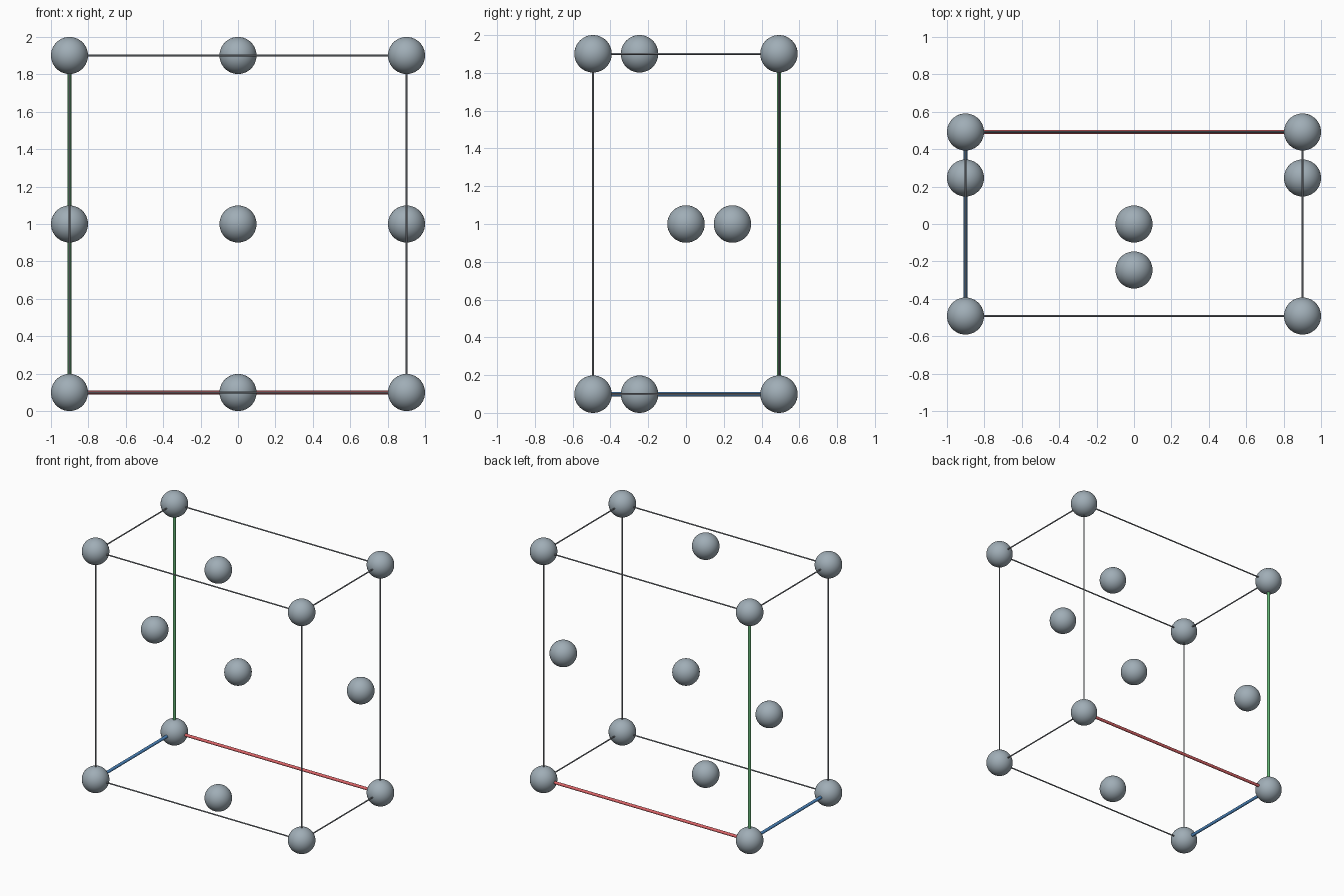
import bpy
from mathutils import Vector

if "Cube" in bpy.data.objects:
    bpy.data.objects.remove(bpy.data.objects["Cube"])

X, Y, Z0, Z1 = 0.901, 0.492, 0.099, 1.901   # cell limits
R = 0.099                                   # atom radius
R_AXIS, R_EDGE = 0.0115, 0.005              # axis and edge rod radii


def material(name, rgb):
    m = bpy.data.materials.new(name)
    m.diffuse_color = (*rgb, 1)
    m.use_nodes = True
    m.node_tree.nodes["Principled BSDF"].inputs["Base Color"].default_value = m.diffuse_color
    return m


GREY = material("atom grey", (0.35, 0.42, 0.47))
RED = material("axis red", (0.72, 0.13, 0.14))
GREEN = material("axis green", (0.12, 0.44, 0.17))
BLUE = material("axis blue", (0.08, 0.26, 0.56))
EDGE = material("edge grey", (0.25, 0.27, 0.30))


def finish(name, mat):
    ob = bpy.context.object
    ob.name = name
    ob.data.materials.append(mat)
    bpy.ops.object.shade_smooth_by_angle()


def atom(name, p):
    bpy.ops.mesh.primitive_uv_sphere_add(segments=48, ring_count=24, radius=R, location=p)
    finish(name, GREY)


def rod(name, a, b, radius, mat):
    a, b = Vector(a), Vector(b)
    d = b - a
    bpy.ops.mesh.primitive_cylinder_add(
        vertices=16, radius=radius, depth=d.length, location=(a + b) / 2,
        rotation=d.to_track_quat('Z', 'Y').to_euler())
    finish(name, mat)


# corner atoms
for x in (-X, X):
    for y in (-Y, Y):
        for z in (Z0, Z1):
            atom("corner_atom", (x, y, z))

# face atoms, offset from the face centres, and the body atom
mid = (Z0 + Z1) / 2
for z in (Z0, Z1):
    atom("cap_atom", (0, -Y / 2, z))
for x in (-X, X):
    atom("side_atom", (x, Y / 2, mid))
atom("centre_atom", (0, 0, mid))

# twelve cell edges; the three meeting at the origin corner are coloured axes
for y in (-Y, Y):
    for z in (Z0, Z1):
        axis = y > 0 and z == Z0
        rod("red_axis" if axis else "width_edge", (-X, y, z), (X, y, z),
            R_AXIS if axis else R_EDGE, RED if axis else EDGE)
for x in (-X, X):
    for y in (-Y, Y):
        axis = x < 0 and y > 0
        rod("green_axis" if axis else "height_edge", (x, y, Z0), (x, y, Z1),
            R_AXIS if axis else R_EDGE, GREEN if axis else EDGE)
    for z in (Z0, Z1):
        axis = x < 0 and z == Z0
        rod("blue_axis" if axis else "depth_edge", (x, -Y, z), (x, Y, z),
            R_AXIS if axis else R_EDGE, BLUE if axis else EDGE)
